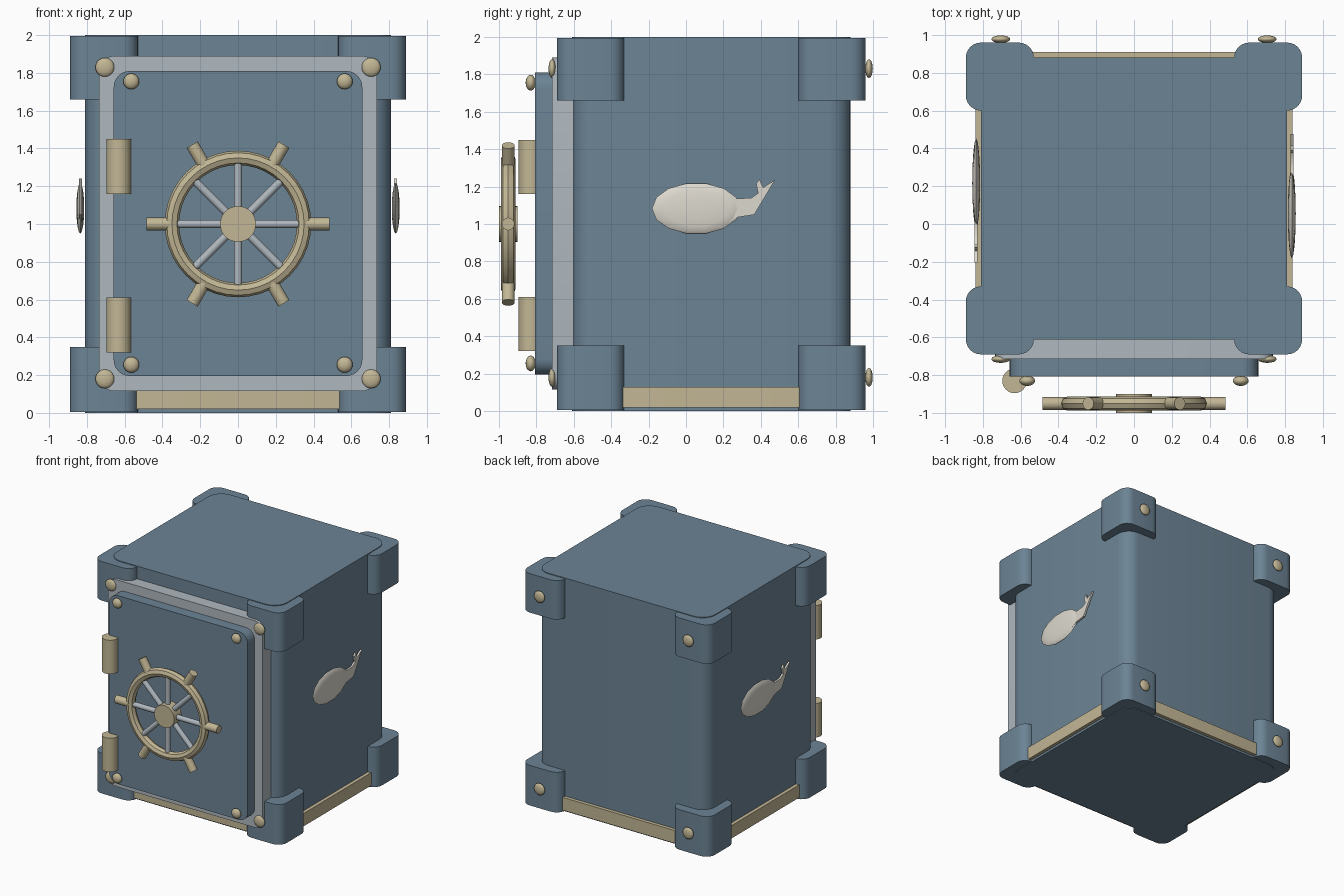
import bpy, bmesh
from math import pi, cos, sin, radians
from mathutils import Vector, Matrix

if "Cube" in bpy.data.objects:
    bpy.data.objects.remove(bpy.data.objects["Cube"])

CY = 0.135      # depth centre of the cabinet
WY = -0.95      # depth of the hand wheel
WZ = 1.0        # height of the hand wheel


def material(name, rgb):
    m = bpy.data.materials.new(name)
    m.diffuse_color = (*rgb, 1)
    m.use_nodes = True
    m.node_tree.nodes["Principled BSDF"].inputs["Base Color"].default_value = m.diffuse_color
    return m


BLUE = material("blue_steel", (0.15, 0.23, 0.30))
BRASS = material("dull_brass", (0.54, 0.47, 0.30))
PALE = material("pale_steel", (0.43, 0.48, 0.52))
IVORY = material("ivory", (0.72, 0.69, 0.62))


def finish(name, bm, mat, angle=35):
    bmesh.ops.recalc_face_normals(bm, faces=bm.faces)
    me = bpy.data.meshes.new(name)
    bm.to_mesh(me)
    bm.free()
    me.materials.append(mat)
    ob = bpy.data.objects.new(name, me)
    bpy.context.collection.objects.link(ob)
    bpy.ops.object.select_all(action='DESELECT')
    ob.select_set(True)
    bpy.context.view_layer.objects.active = ob
    bpy.ops.object.shade_smooth_by_angle(angle=radians(angle))
    return ob


def rounded_box(name, lo, hi, radius, axis, mat):
    """Box with the four edges along one axis rounded."""
    lo, hi = Vector(lo), Vector(hi)
    bm = bmesh.new()
    bmesh.ops.create_cube(bm, size=1)
    for v in bm.verts:
        v.co = Vector([(lo[i] + hi[i]) / 2 + v.co[i] * (hi[i] - lo[i]) for i in range(3)])
    edges = [e for e in bm.edges
             if abs((e.verts[0].co - e.verts[1].co).normalized()[axis]) > 0.9]
    bmesh.ops.bevel(bm, geom=edges, offset=radius, segments=6, profile=0.5, affect='EDGES')
    return finish(name, bm, mat)


def rod(name, a, b, radius, mat, sides=24):
    a, b = Vector(a), Vector(b)
    d = b - a
    bm = bmesh.new()
    bmesh.ops.create_cone(bm, cap_ends=True, segments=sides, radius1=radius, radius2=radius,
                          depth=d.length,
                          matrix=Matrix.Translation((a + b) / 2) @ d.to_track_quat('Z', 'Y').to_matrix().to_4x4())
    return finish(name, bm, mat)


def bolt(name, loc, radius, half_depth):
    bm = bmesh.new()
    bmesh.ops.create_uvsphere(bm, u_segments=16, v_segments=10, radius=1,
                              matrix=Matrix.Translation(loc) @ Matrix.Diagonal((radius, half_depth, radius, 1)))
    finish(name, bm, BRASS, 60)


# cabinet and brass base trim
rounded_box("cabinet", (-0.81, -0.61, 0), (0.81, 0.88, 2), 0.12, 2, BLUE)
rounded_box("base_trim", (-0.84, -0.64, 0.02), (0.84, 0.91, 0.13), 0.12, 2, BRASS)

# corner guards, with bolts on the front and back
for sx in (-1, 1):
    for sy in (-1, 1):
        for z0, z1, zb in ((0.006, 0.35, 0.18), (1.66, 1.994, 1.83)):
            xs = sorted((sx * 0.53, sx * 0.89))
            ys = sorted((CY + sy * 0.465, CY + sy * 0.825))
            rounded_box("corner_guard", (xs[0], ys[0], z0), (xs[1], ys[1], z1), 0.08, 2, BLUE)
            bolt("guard_bolt", (sx * 0.705, -0.715 if sy < 0 else 0.978, zb), 0.05, 0.02)

# door frame, door and door bolts
rounded_box("door_frame", (-0.735, -0.715, 0.115), (0.735, -0.585, 1.89), 0.08, 1, PALE)
rounded_box("door", (-0.658, -0.808, 0.195), (0.658, -0.70, 1.81), 0.085, 1, BLUE)
for sx in (-1, 1):
    for z in (0.255, 1.755):
        bolt("door_bolt", (sx * 0.565, -0.83, z), 0.042, 0.027)

# hinges
for z in (0.32, 1.16):
    rod("hinge", (-0.632, -0.83, z), (-0.632, -0.83, z + 0.29), 0.065, BRASS)


# hand wheel: ring, hub, spokes and grips
def on_wheel(r, a):
    return (r * cos(a), WY, WZ + r * sin(a))


bpy.ops.mesh.primitive_torus_add(location=(0, WY, WZ), rotation=(pi / 2, 0, 0),
                                 major_radius=0.35, minor_radius=0.038,
                                 major_segments=40, minor_segments=8)
ring = bpy.context.object
ring.name = "wheel_ring"
ring.data.materials.append(BRASS)
bpy.ops.object.shade_smooth_by_angle(angle=radians(35))
rod("wheel_hub", (0, -1.0, WZ), (0, -0.90, WZ), 0.095, BRASS, 32)
for i in range(8):
    a = i * pi / 4
    rod("wheel_spoke", on_wheel(0.05, a), on_wheel(0.34, a), 0.022, PALE, 12)
for i in range(6):
    a = i * pi / 3
    rod("wheel_grip", on_wheel(0.36, a), on_wheel(0.485, a), 0.034, BRASS, 16)

# whale ornaments: domed body and thin forked tail
TAIL = [(0.23, 1.15), (0.27, 1.135), (0.35, 1.14), (0.385, 1.165), (0.375, 1.215), (0.392, 1.24),
        (0.412, 1.195), (0.475, 1.235), (0.425, 1.15), (0.395, 1.10), (0.365, 1.05),
        (0.27, 1.035), (0.23, 1.01)]
for turn in (0, pi):
    spin = Matrix.Translation((0, CY, 0)) @ Matrix.Rotation(turn, 4, 'Z') @ Matrix.Translation((0, -CY, 0))
    bm = bmesh.new()
    bmesh.ops.create_uvsphere(bm, u_segments=14, v_segments=8, radius=1,
                              matrix=spin @ Matrix.Translation((0.835, 0.055, 1.083))
                              @ Matrix.Diagonal((0.021, 0.237, 0.137, 1)) @ Matrix.Rotation(pi / 2, 4, 'Y'))
    finish("whale_body", bm, IVORY, 40)
    bm = bmesh.new()
    face = bm.faces.new([bm.verts.new((0.827, y, z)) for y, z in TAIL])
    out = bmesh.ops.extrude_face_region(bm, geom=[face])
    bmesh.ops.translate(bm, vec=(0.016, 0, 0),
                        verts=[g for g in out["geom"] if isinstance(g, bmesh.types.BMVert)])
    bmesh.ops.transform(bm, matrix=spin, verts=bm.verts)
    finish("whale_tail", bm, IVORY)
